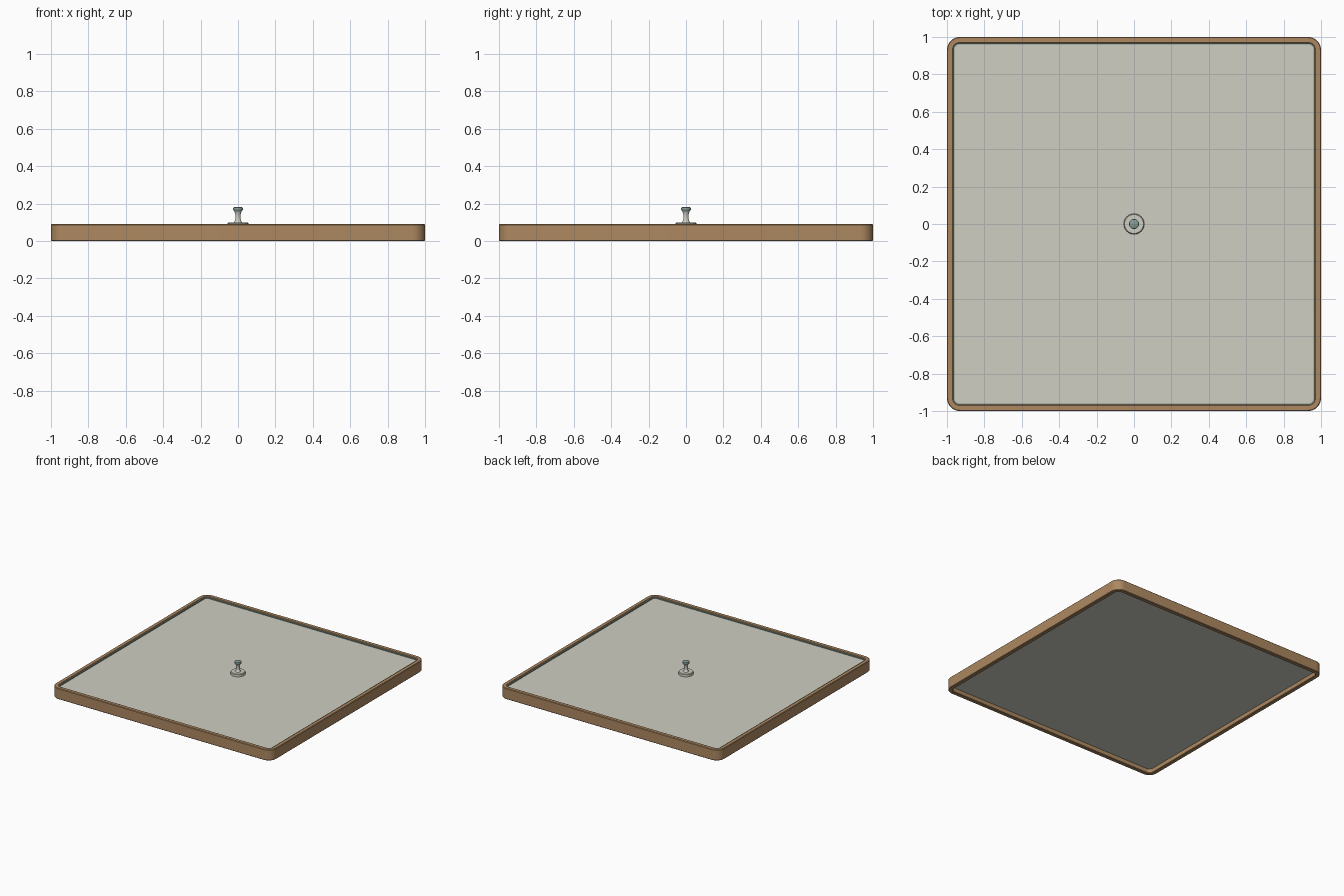
import bpy, bmesh, math

if "Cube" in bpy.data.objects:
    bpy.data.objects.remove(bpy.data.objects["Cube"])


def material(name, rgb):
    m = bpy.data.materials.new(name)
    m.diffuse_color = (*rgb, 1)
    m.use_nodes = True
    m.node_tree.nodes["Principled BSDF"].inputs["Base Color"].default_value = m.diffuse_color
    return m


WOOD = material("oak brown", (0.42, 0.25, 0.12))
PALE = material("pale stone", (0.62, 0.62, 0.54))
TEAL = material("grey teal", (0.24, 0.34, 0.30))


def rounded_square(half, radius, steps=8):
    """Outline of a square with rounded corners, anticlockwise."""
    points = []
    for corner in range(4):
        a0 = corner * math.pi / 2
        cx = math.copysign(half - radius, math.cos(a0 + math.pi / 4))
        cy = math.copysign(half - radius, math.sin(a0 + math.pi / 4))
        for i in range(steps + 1):
            a = a0 + i / steps * math.pi / 2
            points.append((cx + radius * math.cos(a), cy + radius * math.sin(a)))
    return points


def finish(bm, name, mat, angle=35):
    bmesh.ops.recalc_face_normals(bm, faces=bm.faces)
    mesh = bpy.data.meshes.new(name)
    bm.to_mesh(mesh)
    bm.free()
    mesh.materials.append(mat)
    ob = bpy.data.objects.new(name, mesh)
    bpy.context.collection.objects.link(ob)
    bpy.ops.object.select_all(action='DESELECT')
    ob.select_set(True)
    bpy.context.view_layer.objects.active = ob
    bpy.ops.object.shade_smooth_by_angle(angle=math.radians(angle))
    return ob


def loft(name, sections, mat, closed):
    """Skin rounded squares given as (half, radius, z); closed makes a ring."""
    bm = bmesh.new()
    rings = [[bm.verts.new((x, y, z)) for x, y in rounded_square(h, r)]
             for h, r, z in sections]
    pairs = list(zip(rings, rings[1:]))
    if closed:
        pairs.append((rings[-1], rings[0]))
    else:
        bm.faces.new(rings[0])
        bm.faces.new(rings[-1])
    for a, b in pairs:
        for i in range(len(a)):
            j = (i + 1) % len(a)
            bm.faces.new((a[i], a[j], b[j], b[i]))
    return finish(bm, name, mat)


def lathe(name, profile, mat, sides=40):
    """Turn an (r, z) profile about the vertical axis."""
    bm = bmesh.new()
    verts = [bm.verts.new((r, 0, z)) for r, z in profile]
    edges = [bm.edges.new(e) for e in zip(verts, verts[1:])]
    bmesh.ops.spin(bm, geom=verts + edges, cent=(0, 0, 0), axis=(0, 0, 1),
                   angle=math.tau, steps=sides)
    bmesh.ops.remove_doubles(bm, verts=bm.verts, dist=1e-5)
    return finish(bm, name, mat)


# Wooden frame with eased edges
E = 0.004
loft("frame", [
    (1 - E, 0.066, 0), (1, 0.07, E), (1, 0.07, 0.09 - E), (1 - E, 0.066, 0.09),
    (0.966 + E, 0.036, 0.09), (0.966, 0.032, 0.09 - E),
    (0.966, 0.032, E), (0.966 + E, 0.036, 0)], WOOD, True)

# Panel set into the frame
loft("panel", [(0.965, 0.031, 0.035), (0.965, 0.031, 0.076)], PALE, False)

# Thin seal where the panel meets the frame
loft("seal", [(0.966, 0.032, 0.074), (0.966, 0.032, 0.084),
              (0.959, 0.025, 0.084), (0.959, 0.025, 0.074)], TEAL, True)

# Knob: flange, flared stem and cap
lathe("knob_flange", [(0, 0.074), (0.055, 0.074), (0.055, 0.095),
                      (0.051, 0.099), (0, 0.099)], PALE)
lathe("knob_stem", [(0.024, 0.098), (0.018, 0.104), (0.0145, 0.115),
                    (0.0135, 0.13), (0.015, 0.148), (0.020, 0.160)], PALE)
lathe("knob_cap", [(0, 0.158), (0.019, 0.158), (0.0255, 0.166), (0.0265, 0.173),
                   (0.025, 0.179), (0.020, 0.182), (0, 0.183)], TEAL)
